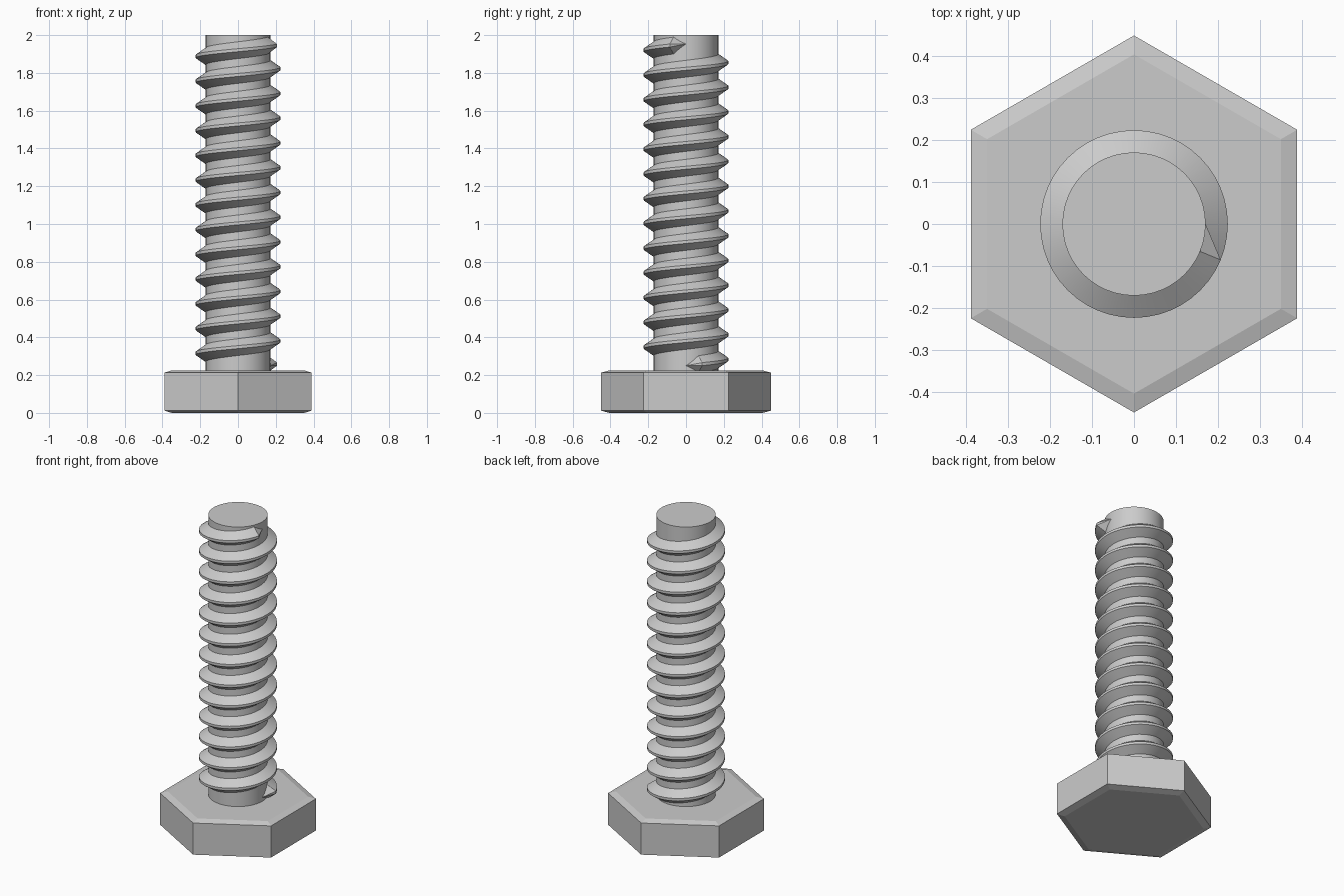
import bpy, bmesh
from math import cos, sin, pi, radians

cube = bpy.data.objects.get("Cube")
if cube:
    bpy.data.objects.remove(cube, do_unlink=True)

GREY = (0.6, 0.6, 0.6, 1.0)
steel = bpy.data.materials.new("grey steel")
steel.use_nodes = True
steel.diffuse_color = GREY
steel.node_tree.nodes["Principled BSDF"].inputs["Base Color"].default_value = GREY

CORE_R, CREST_R = 0.171, 0.224
HEAD_TOP, TOP = 0.225, 2.0
PITCH, TURNS, START_Z = 0.131, 13, 0.25
STEPS = 48                      # segments per turn
RUNOUT = 3                      # segments over which the thread tapers to a point


def finish(bm, name, smooth):
    bmesh.ops.recalc_face_normals(bm, faces=bm.faces)
    mesh = bpy.data.meshes.new(name)
    bm.to_mesh(mesh)
    bm.free()
    mesh.materials.append(steel)
    obj = bpy.data.objects.new(name, mesh)
    bpy.context.collection.objects.link(obj)
    if smooth:
        bpy.ops.object.select_all(action='DESELECT')
        obj.select_set(True)
        bpy.context.view_layer.objects.active = obj
        bpy.ops.object.shade_smooth_by_angle(angle=radians(30))
    return obj


def lathe(name, profile, sides, start=0.0, smooth=False):
    """Closed solid from (radius, height) rings."""
    bm = bmesh.new()
    rings = [[bm.verts.new((r * cos(start + 2 * pi * i / sides),
                            r * sin(start + 2 * pi * i / sides), z))
              for i in range(sides)] for r, z in profile]
    for low, high in zip(rings, rings[1:]):
        for i in range(sides):
            j = (i + 1) % sides
            bm.faces.new((low[i], low[j], high[j], high[i]))
    bm.faces.new(rings[0][::-1])
    bm.faces.new(rings[-1])
    return finish(bm, name, smooth)


# Hexagonal head with shallow chamfers, corners towards front and back
lathe("hex_head", [(0.405, 0), (0.45, 0.012), (0.45, HEAD_TOP - 0.012), (0.405, HEAD_TOP)],
      6, start=pi / 2)

# Plain cylindrical core
lathe("shank", [(CORE_R, HEAD_TOP - 0.02), (CORE_R, TOP)], 48, smooth=True)

# Right-handed helical thread: trapezoid section swept up the shank
section = [(CORE_R - 0.008, -0.05), (CREST_R, -0.008), (CREST_R, 0.008), (CORE_R - 0.008, 0.05)]
bm = bmesh.new()


def helix_vert(step, radius, dz):
    a = 2 * pi * step / STEPS
    return bm.verts.new((radius * cos(a), radius * sin(a), START_Z + PITCH * step / STEPS + dz))


last = TURNS * STEPS
rings = [[helix_vert(s, r, dz) for r, dz in section] for s in range(RUNOUT, last - RUNOUT + 1)]
for a, b in zip(rings, rings[1:]):
    for k in range(4):
        n = (k + 1) % 4
        bm.faces.new((a[k], a[n], b[n], b[k]))
# Pointed run-out at both ends
for ring, step in ((rings[0], 0), (rings[-1], last)):
    tip = helix_vert(step, CORE_R, 0)
    for k in range(4):
        bm.faces.new((ring[k], ring[(k + 1) % 4], tip))
finish(bm, "thread", True)
